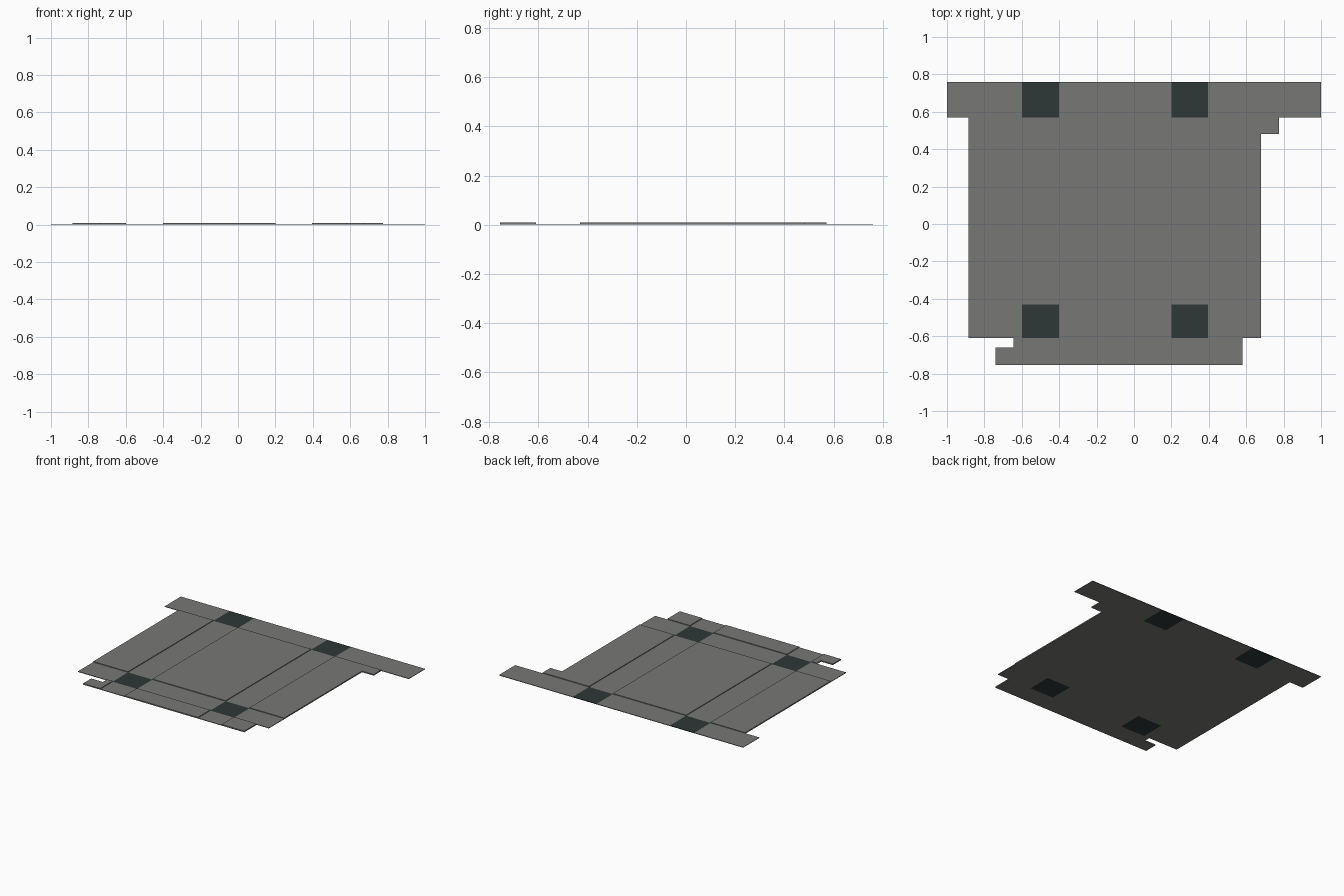
import bpy, bmesh

if "Cube" in bpy.data.objects:
    bpy.data.objects.remove(bpy.data.objects["Cube"])

ROAD_H, BLOCK_H = 0.004, 0.009


def material(name, rgb):
    m = bpy.data.materials.new(name)
    m.diffuse_color = (*rgb, 1)
    m.use_nodes = True
    m.node_tree.nodes["Principled BSDF"].inputs["Base Color"].default_value = m.diffuse_color
    return m


grey = material("pavement grey", (0.185, 0.185, 0.178))
dark = material("crossing dark slate", (0.027, 0.038, 0.038))


def prism(name, outline, height, mat):
    """Flat slab standing on z = 0 with the given outline."""
    bm = bmesh.new()
    base = bm.faces.new([bm.verts.new((x, y, 0)) for x, y in outline])
    top = bmesh.ops.extrude_face_region(bm, geom=[base])["geom"]
    for v in top:
        if isinstance(v, bmesh.types.BMVert):
            v.co.z = height
    bmesh.ops.recalc_face_normals(bm, faces=bm.faces)
    me = bpy.data.meshes.new(name)
    bm.to_mesh(me)
    bm.free()
    me.materials.append(mat)
    ob = bpy.data.objects.new(name, me)
    bpy.context.collection.objects.link(ob)


def slab(name, x0, x1, y0, y1, height, mat):
    prism(name, [(x0, y0), (x1, y0), (x1, y1), (x0, y1)], height, mat)


# Road grid lines
LEFT, RIGHT = (-0.6, -0.4), (0.2, 0.395)
SOUTH, NORTH = (-0.61, -0.43), (0.57, 0.76)
BOTTOM = -0.755

# Cross roads, in pieces between the dark crossings
for label, (y0, y1), x_start, x_end in (("south", SOUTH, -0.885, 0.68),
                                        ("north", NORTH, -1.0, 1.0)):
    for i, (x0, x1) in enumerate(((x_start, LEFT[0]), (LEFT[1], RIGHT[0]), (RIGHT[1], x_end))):
        slab(f"{label}_road_{i + 1}", x0, x1, y0, y1, ROAD_H, grey)

# Long roads and crossings
for label, (x0, x1) in (("left", LEFT), ("right", RIGHT)):
    slab(f"{label}_road", x0, x1, SOUTH[1], NORTH[0], ROAD_H, grey)
    slab(f"{label}_road_end", x0, x1, BOTTOM, SOUTH[0], ROAD_H, grey)
    slab(f"{label}_south_crossing", x0, x1, *SOUTH, ROAD_H, dark)
    slab(f"{label}_north_crossing", x0, x1, *NORTH, ROAD_H, dark)

# Raised city blocks between the roads
slab("left_block", -0.885, LEFT[0], SOUTH[1], NORTH[0], BLOCK_H, grey)
slab("middle_block", LEFT[1], RIGHT[0], SOUTH[1], NORTH[0], BLOCK_H, grey)
prism("right_block", [(RIGHT[1], SOUTH[1]), (0.68, SOUTH[1]), (0.68, 0.48),
                      (0.775, 0.48), (0.775, NORTH[0]), (RIGHT[1], NORTH[0])], BLOCK_H, grey)
prism("front_left_block", [(-0.74, BOTTOM), (LEFT[0], BOTTOM), (LEFT[0], SOUTH[0]),
                           (-0.645, SOUTH[0]), (-0.645, -0.66), (-0.74, -0.66)], BLOCK_H, grey)
slab("front_middle_block", LEFT[1], RIGHT[0], BOTTOM, SOUTH[0], BLOCK_H, grey)
slab("front_right_block", RIGHT[1], 0.58, BOTTOM, SOUTH[0], BLOCK_H, grey)
